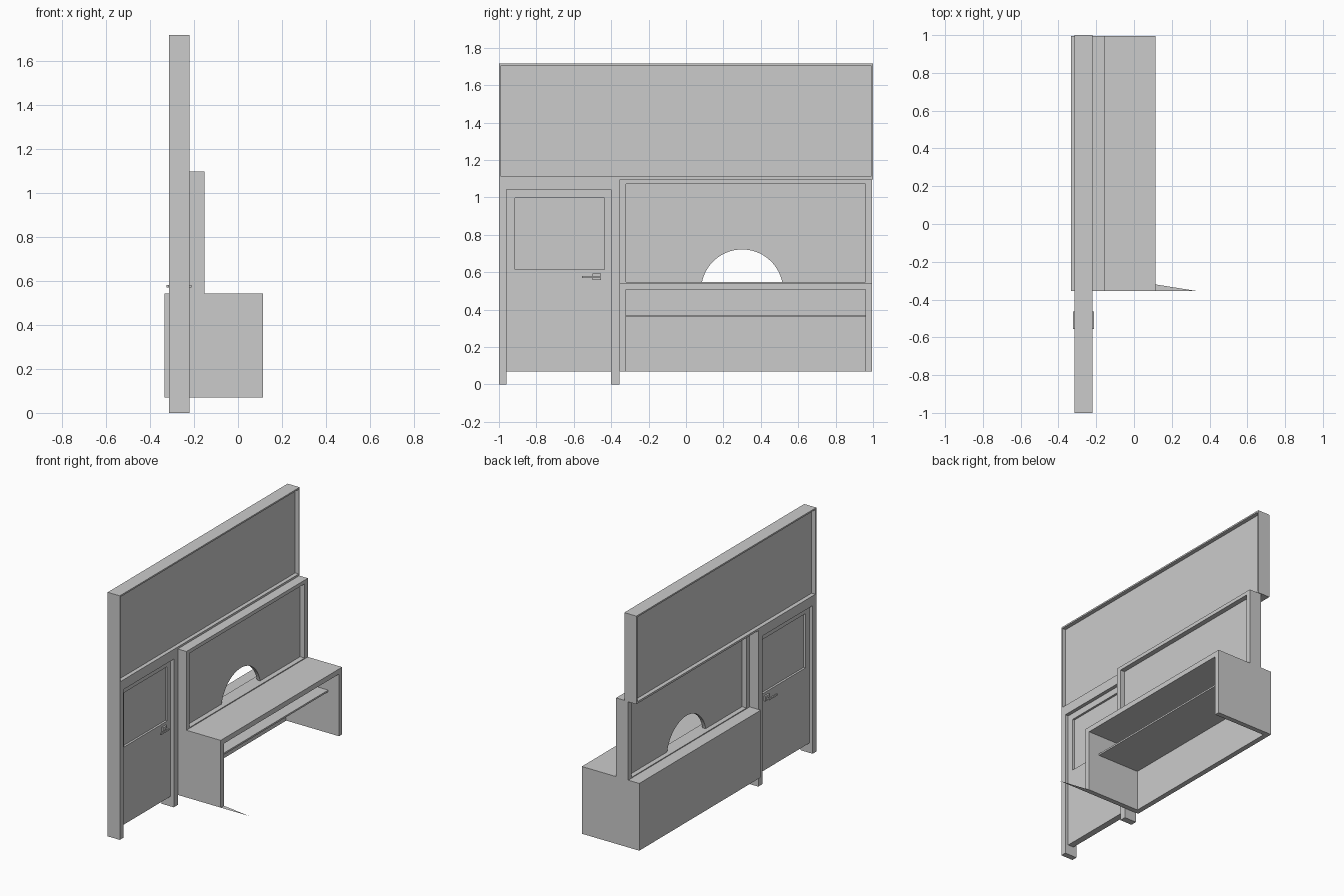
import bpy, math

if "Cube" in bpy.data.objects:
    bpy.data.objects.remove(bpy.data.objects["Cube"])


def mesh(name, verts, faces):
    me = bpy.data.meshes.new(name)
    me.from_pydata(verts, [], faces)
    ob = bpy.data.objects.new(name, me)
    bpy.context.collection.objects.link(ob)
    return ob


def prism(name, profile, x0, x1):
    """Extrude a counter-clockwise (y, z) outline from x0 to x1."""
    n = len(profile)
    verts = [(x, y, z) for x in (x0, x1) for y, z in profile]
    faces = [list(range(n))[::-1], list(range(n, 2 * n))]
    faces += [(i, (i + 1) % n, n + (i + 1) % n, n + i) for i in range(n)]
    return mesh(name, verts, faces)


def box(name, x, y, z):
    return prism(name, [(y[0], z[0]), (y[1], z[0]), (y[1], z[1]), (y[0], z[1])], *x)


def frame(name, x, outer, inner):
    """Rectangular ring; outer and inner are (y0, y1, z0, z1)."""
    def corners(r):
        return [(r[0], r[2]), (r[1], r[2]), (r[1], r[3]), (r[0], r[3])]
    verts = [(px, y, z) for px in x for r in (outer, inner) for y, z in corners(r)]
    faces = []
    for i in range(4):
        j = (i + 1) % 4
        faces += [(j, i, 4 + i, 4 + j), (8 + i, 8 + j, 12 + j, 12 + i),
                  (i, j, 8 + j, 8 + i), (4 + j, 4 + i, 12 + i, 12 + j)]
    return mesh(name, verts, faces)


WALL = (-0.314, -0.22)

# Upper sign board: rim with a recessed panel
frame("sign_rim", WALL, (-1, 1, 1.097, 1.717), (-0.99, 0.99, 1.111, 1.706))
box("sign_panel", (-0.285, -0.248), (-0.99, 0.99), (1.111, 1.706))

# Door frame: inverted U
prism("door_frame", [(-1, 0), (-0.96, 0), (-0.96, 1.042), (-0.40, 1.042),
                     (-0.40, 0), (-0.355, 0), (-0.355, 1.097), (-1, 1.097)], *WALL)

# Door leaf with recessed window
frame("door_leaf", (-0.29, -0.245), (-0.96, -0.40, 0.07, 1.042), (-0.915, -0.437, 0.615, 0.997))
box("door_window", (-0.275, -0.26), (-0.915, -0.437), (0.615, 0.997))

# Door handles on both faces
for side, face, s in (("front", -0.245, 1), ("rear", -0.29, -1)):
    def span(a, b):
        return tuple(sorted((face + s * a, face + s * b)))
    box(side + "_handle_plate", span(0, 0.012), (-0.50, -0.455), (0.559, 0.594))
    box(side + "_handle_stem", span(0.012, 0.025), (-0.475, -0.462), (0.569, 0.581))
    box(side + "_handle_lever", span(0.025, 0.034), (-0.555, -0.462), (0.569, 0.581))

# Service window: frame set forward of the wall, screen with an arched opening
frame("window_frame", (-0.247, -0.153), (-0.355, 0.995, 0.54, 1.097), (-0.32, 0.96, 0.549, 1.071))
cy, cz, r = 0.30, 0.503, 0.219
a0 = math.asin((0.549 - cz) / r)
steps = 32
arch = []
for i in range(steps + 1):
    a = math.pi - a0 - (math.pi - 2 * a0) * i / steps
    arch.append((cy + r * math.cos(a), cz + r * math.sin(a)))
prism("window_screen", [(-0.32, 0.549)] + arch + [(0.96, 0.549), (0.96, 1.071), (-0.32, 1.071)],
      -0.213, -0.188)

# Counter: inverted U carcass, back board and shelf
prism("counter_carcass", [(-0.355, 0.07), (-0.32, 0.07), (-0.32, 0.507), (0.96, 0.507),
                          (0.96, 0.07), (0.995, 0.07), (0.995, 0.543), (-0.355, 0.543)],
      -0.333, 0.114)
box("counter_back", (-0.333, -0.297), (-0.32, 0.96), (0.07, 0.507))
box("counter_shelf", (-0.297, 0.03), (-0.32, 0.96), (0.36, 0.372))

# Flat pointed foot plate at the counter's near end
mesh("foot_plate", [(0.114, -0.355, 0.07), (0.335, -0.355, 0.07), (0.114, -0.32, 0.07)], [(0, 1, 2)])
